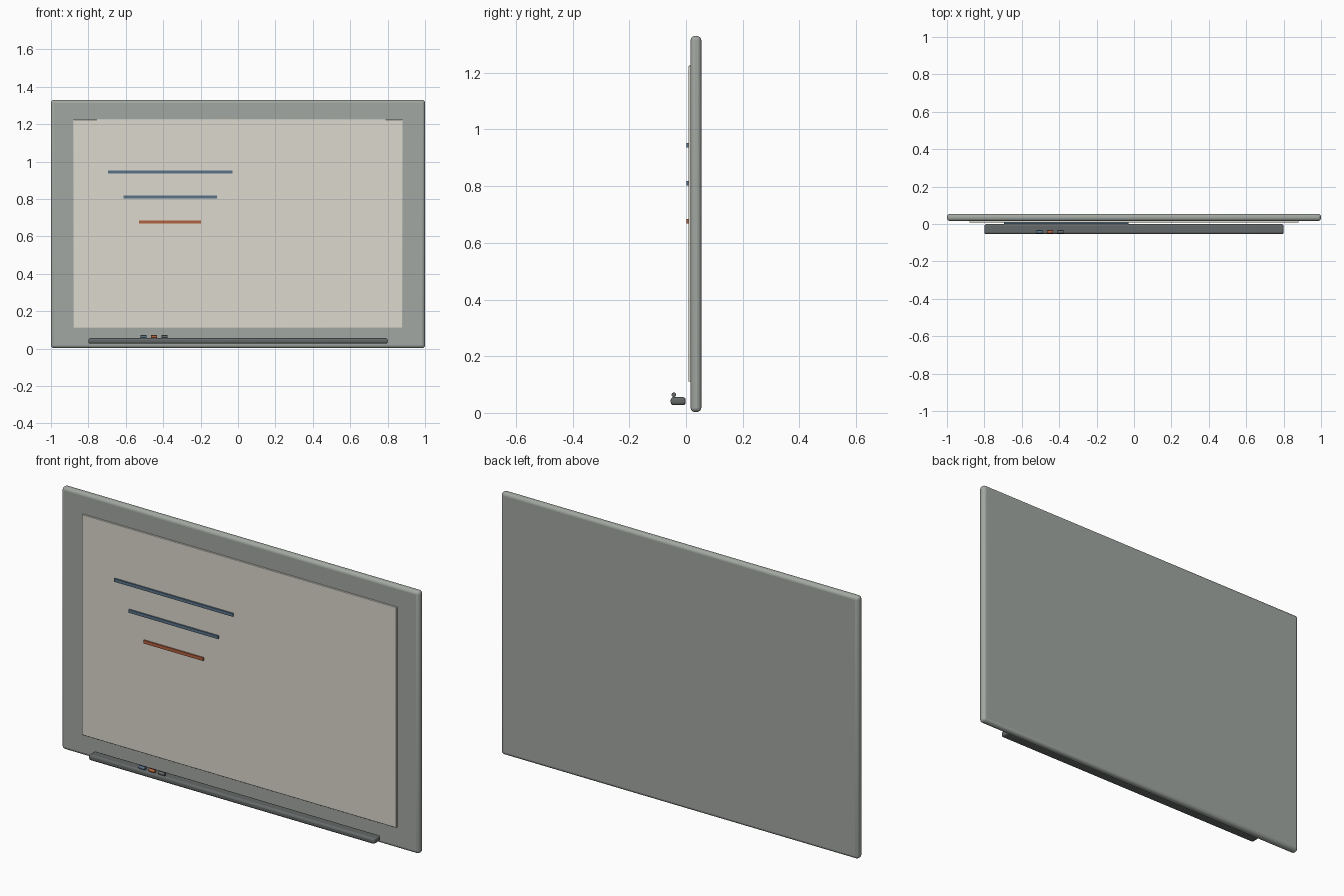
import bpy
import math

if "Cube" in bpy.data.objects:
    bpy.data.objects.remove(bpy.data.objects["Cube"])


def material(name, rgb):
    m = bpy.data.materials.new(name)
    m.diffuse_color = (*rgb, 1)
    m.use_nodes = True
    m.node_tree.nodes["Principled BSDF"].inputs["Base Color"].default_value = m.diffuse_color
    return m


FRAME = material("frame_grey", (0.36, 0.39, 0.36))
SURFACE = material("board_white", (0.72, 0.69, 0.62))
DARK = material("tray_grey", (0.13, 0.14, 0.14))
BLUE = material("blue_ink", (0.10, 0.17, 0.25))
RED = material("red_ink", (0.45, 0.12, 0.05))


def box(name, x, y, z, mat, bevel=0.0, segments=3):
    """Box from (min, max) ranges with optional rounded edges."""
    ranges = (x, y, z)
    bpy.ops.mesh.primitive_cube_add(size=1, location=[(a + b) / 2 for a, b in ranges])
    ob = bpy.context.object
    ob.name = name
    ob.scale = [b - a for a, b in ranges]
    bpy.ops.object.transform_apply(location=False, rotation=False, scale=True)
    ob.data.materials.append(mat)
    if bevel:
        mod = ob.modifiers.new("rounded_edges", 'BEVEL')
        mod.width = bevel
        mod.segments = segments
        bpy.ops.object.shade_smooth_by_angle(angle=math.radians(35))
    return ob


# Backing frame and writing surface
box("frame", (-1, 1), (0.016, 0.054), (0.003, 1.33), FRAME, 0.016, 4)
box("writing_surface", (-0.88, 0.88), (0.008, 0.02), (0.11, 1.225), SURFACE, 0.002, 2)

# Written lines
for i, (x0, x1, z, mat) in enumerate([(-0.695, -0.03, 0.945, BLUE),
                                      (-0.613, -0.113, 0.81, BLUE),
                                      (-0.53, -0.197, 0.677, RED)]):
    box(f"written_line_{i + 1}", (x0, x1), (0.001, 0.010), (z - 0.008, z + 0.008), mat)

# Pen tray
box("pen_tray", (-0.8, 0.8), (-0.054, -0.001), (0.027, 0.056), DARK, 0.010, 3)

# Pens lying on the tray
for i, mat in enumerate([BLUE, RED, DARK]):
    bpy.ops.mesh.primitive_cylinder_add(vertices=12, radius=0.008, depth=0.032,
                                        location=(-0.504 + 0.055 * i, -0.043, 0.064),
                                        rotation=(0, math.pi / 2, 0))
    pen = bpy.context.object
    pen.name = f"pen_{i + 1}"
    pen.data.materials.append(mat)
    bpy.ops.object.shade_smooth_by_angle(angle=math.radians(35))
